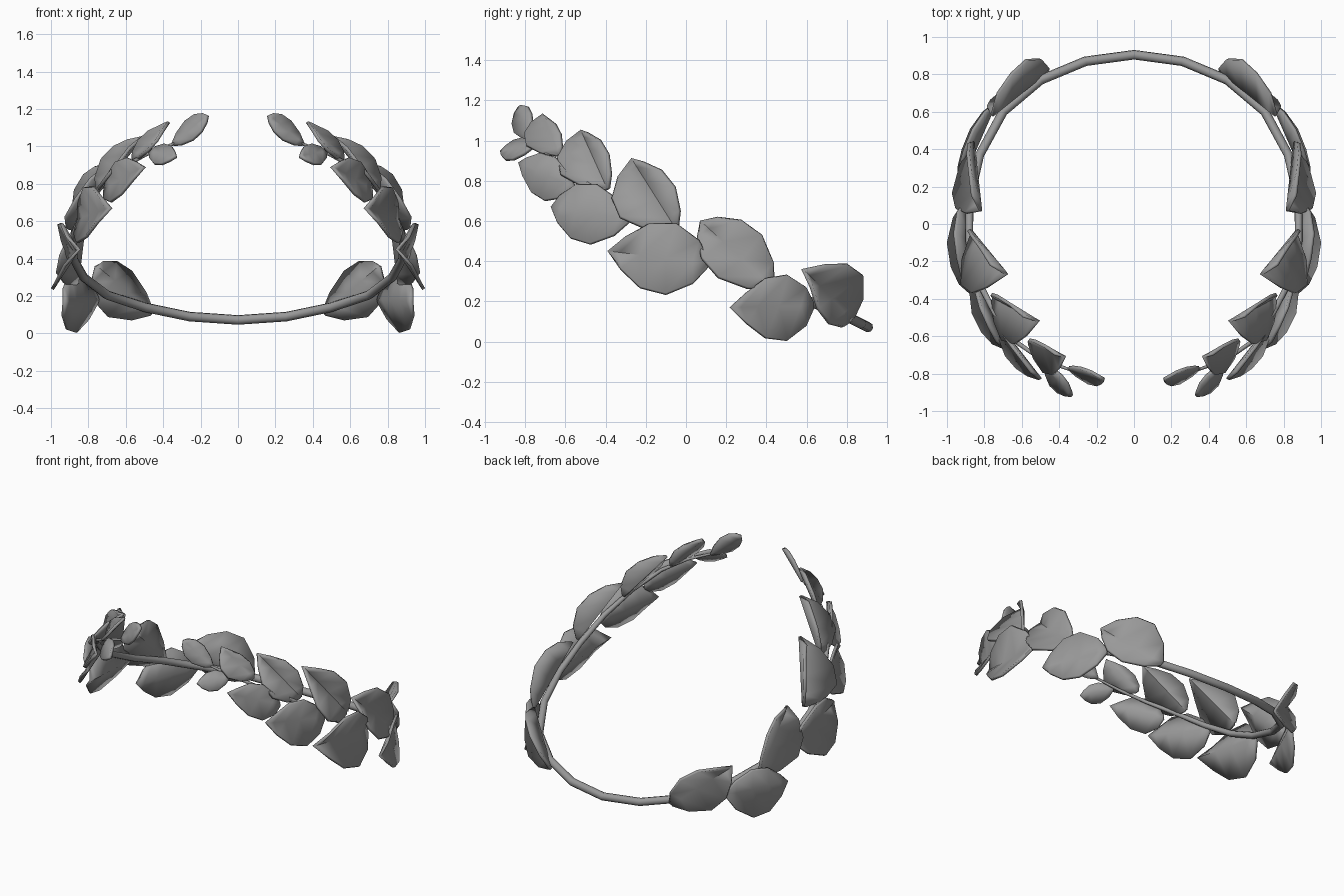
import bpy, bmesh, math
from mathutils import Vector

if "Cube" in bpy.data.objects:
    bpy.data.objects.remove(bpy.data.objects["Cube"])

# Stem: right-hand half of the path (point, thickness), back centre to front tip
HALF = [((0, 0.905, 0.072), 0.026), ((0.26, 0.87, 0.09), 0.026),
        ((0.50, 0.77, 0.14), 0.026), ((0.70, 0.60, 0.205), 0.025),
        ((0.825, 0.37, 0.30), 0.024), ((0.88, 0.12, 0.40), 0.022),
        ((0.88, -0.10, 0.51), 0.020), ((0.835, -0.30, 0.64), 0.018),
        ((0.745, -0.475, 0.77), 0.015), ((0.63, -0.63, 0.88), 0.012),
        ((0.495, -0.725, 0.955), 0.010), ((0.34, -0.78, 1.015), 0.008)]

# Leaves: base, tip, upper edge, lower edge (right side)
UPPER = [
    ((0.46, 0.82, 0.11), (0.76, 0.58, 0.36), (0.59, 0.865, 0.345), (0.715, 0.70, 0.105)),
    ((0.86, 0.43, 0.27), (0.82, 0.07, 0.60), (0.885, 0.355, 0.55), (0.965, 0.14, 0.34)),
    ((0.86, -0.05, 0.56), (0.68, -0.27, 0.91), (0.86, -0.07, 0.79), (0.91, -0.34, 0.64)),
    ((0.75, -0.39, 0.76), (0.51, -0.52, 1.05), (0.715, -0.395, 0.95), (0.69, -0.63, 0.85)),
    ((0.56, -0.63, 0.93), (0.37, -0.71, 1.13), (0.52, -0.63, 1.045), (0.47, -0.80, 0.99)),
]
LOWER = [
    ((0.75, 0.63, 0.18), (0.93, 0.22, 0.17), (0.87, 0.48, 0.33), (0.88, 0.48, 0.005)),
    ((0.90, 0.11, 0.39), (0.85, -0.39, 0.45), (0.955, -0.08, 0.59), (0.99, -0.13, 0.24)),
    ((0.85, -0.28, 0.61), (0.68, -0.67, 0.67), (0.81, -0.47, 0.785), (0.85, -0.50, 0.49)),
    ((0.71, -0.56, 0.77), (0.50, -0.83, 0.89), (0.64, -0.67, 0.925), (0.67, -0.72, 0.71)),
    ((0.47, -0.76, 0.97), (0.33, -0.92, 0.945), (0.38, -0.82, 1.01), (0.44, -0.87, 0.905)),
]
END = [((0.35, -0.77, 1.01), (0.16, -0.83, 1.165), (0.27, -0.775, 1.145), (0.23, -0.855, 1.045))]

# Width of a leaf along its midrib
PROFILE = [(0, 0.1), (0.15, 0.6), (0.42, 1), (0.68, 0.9), (0.88, 0.45)]

# Dark grey surface
GREY = bpy.data.materials.new("dark_grey")
GREY.diffuse_color = (0.32, 0.32, 0.32, 1)
GREY.use_nodes = True
GREY.node_tree.nodes["Principled BSDF"].inputs["Base Color"].default_value = GREY.diffuse_color


def finish(ob):
    ob.data.materials.append(GREY)
    bpy.ops.object.select_all(action='DESELECT')
    ob.select_set(True)
    bpy.context.view_layer.objects.active = ob
    bpy.ops.object.shade_smooth_by_angle(angle=math.radians(65))


def make_leaf(name, points, side):
    base, tip, up, low = [Vector((p[0] * side, p[1], p[2])) for p in points]
    spread = (up - low) / 2
    cup = (up + low) / 2 - base.lerp(tip, 0.48)
    bm = bmesh.new()
    rows = []
    for t, w in PROFILE:
        m = base.lerp(tip, t)
        c = cup * math.sqrt(w) if t > 0.4 else cup * w
        rows.append([bm.verts.new(v) for v in (m + spread * w + c, m, m - spread * w + c)])
    end = bm.verts.new(tip)
    for a, b in zip(rows, rows[1:]):
        for i in (0, 1):
            bm.faces.new((a[i], a[i + 1], b[i + 1], b[i]))
    for i in (0, 1):
        bm.faces.new((rows[-1][i], rows[-1][i + 1], end))
    if side < 0:
        bmesh.ops.reverse_faces(bm, faces=bm.faces[:])
    me = bpy.data.meshes.new(name)
    bm.to_mesh(me)
    bm.free()
    ob = bpy.data.objects.new(name, me)
    bpy.context.collection.objects.link(ob)
    mod = ob.modifiers.new("thickness", 'SOLIDIFY')
    mod.thickness = 0.018
    mod.offset = 0
    finish(ob)


# Stem tube, mirrored into one open ring
path = [((-p[0], p[1], p[2]), r) for p, r in HALF[:0:-1]] + HALF
cu = bpy.data.curves.new("stem", 'CURVE')
cu.dimensions = '3D'
cu.bevel_depth = 1.0
cu.bevel_resolution = 2
cu.use_fill_caps = True
sp = cu.splines.new('POLY')
sp.points.add(len(path) - 1)
for pt, (p, r) in zip(sp.points, path):
    pt.co = (*p, 1)
    pt.radius = r
stem = bpy.data.objects.new("stem", cu)
bpy.context.collection.objects.link(stem)
stem.select_set(True)
bpy.context.view_layer.objects.active = stem
bpy.ops.object.convert(target='MESH')
finish(bpy.context.view_layer.objects.active)

# Leaves on both sides
for side, word in ((1, "right"), (-1, "left")):
    for label, group in (("upper", UPPER), ("lower", LOWER), ("end", END)):
        for i, pts in enumerate(group):
            make_leaf(f"{label}_leaf_{word}_{i + 1}", pts, side)
